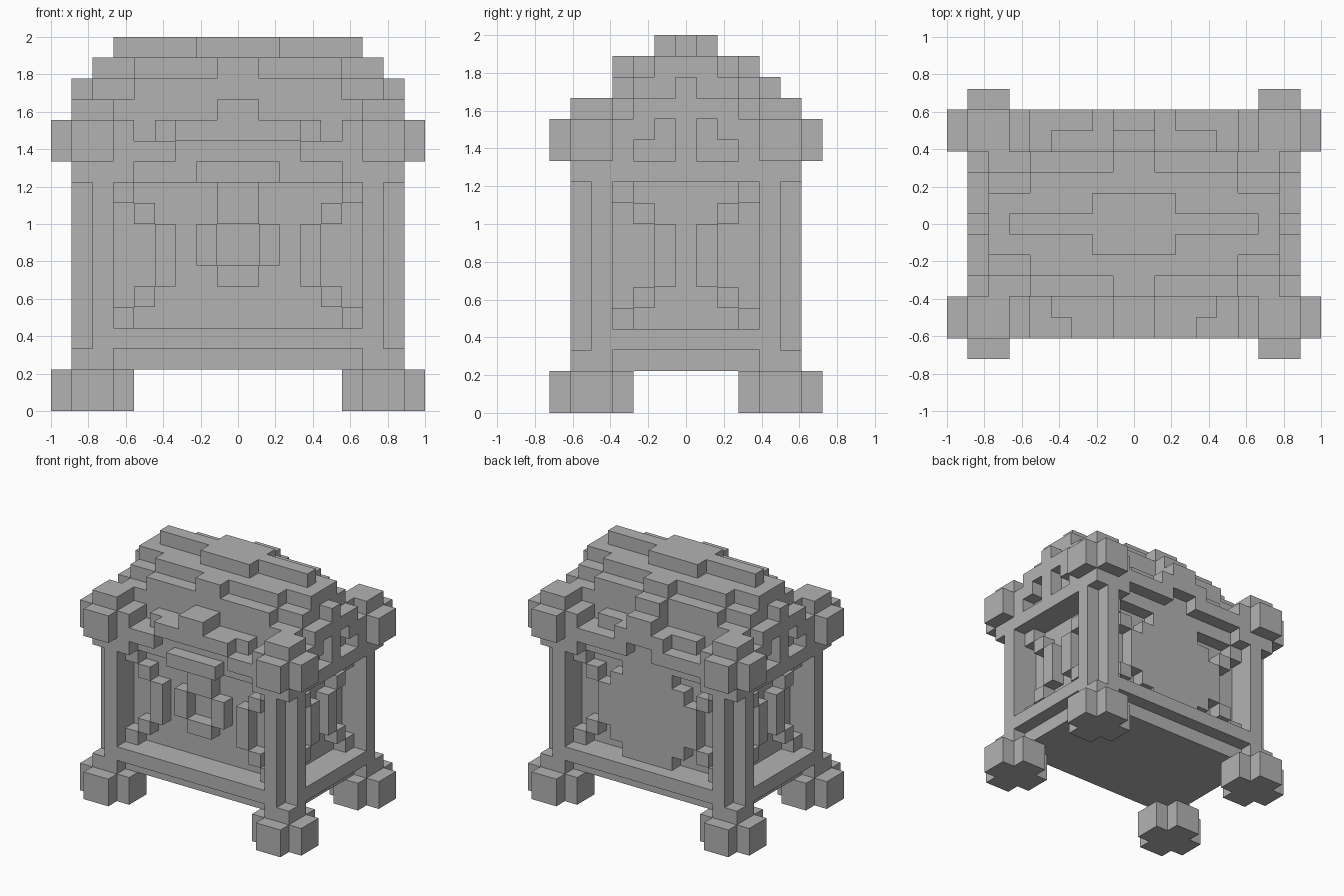
import bpy, bmesh
from mathutils import Vector, Matrix

cube = bpy.data.objects.get("Cube")
if cube:
    bpy.data.objects.remove(cube)

U = 1 / 9  # one block
grey = bpy.data.materials.new("stone_grey")
grey.use_nodes = True
grey.diffuse_color = (0.45, 0.45, 0.45, 1)
grey.node_tree.nodes["Principled BSDF"].inputs["Base Color"].default_value = (0.45, 0.45, 0.45, 1)


def part(name, boxes, flip_x=False, flip_y=False):
    """One object of boxes (x0, x1, y0, y1, z0, z1) in blocks, optionally mirrored."""
    bm = bmesh.new()
    for sx in ((1, -1) if flip_x else (1,)):
        for sy in ((1, -1) if flip_y else (1,)):
            for x0, x1, y0, y1, z0, z1 in boxes:
                mid = Vector(((x0 + x1) / 2 * sx, (y0 + y1) / 2 * sy, (z0 + z1) / 2)) * U
                size = Vector((x1 - x0, y1 - y0, z1 - z0)) * U
                bmesh.ops.create_cube(bm, size=1, matrix=Matrix.LocRotScale(mid, None, size))
    mesh = bpy.data.meshes.new(name)
    bm.to_mesh(mesh)
    bm.free()
    mesh.materials.append(grey)
    obj = bpy.data.objects.new(name, mesh)
    bpy.context.collection.objects.link(obj)


def slab(x, y, z0, z1):
    """Box centred on both horizontal axes."""
    return (-x, x, -y, y, z0, z1)


def plus(z0, z1):
    """Cross-shaped corner block."""
    return [(6, 8, 2.5, 6.5, z0, z1), (5, 9, 3.5, 5.5, z0, z1)]


# Feet, grooved posts and corner knobs
part("feet", plus(0, 2), True, True)
part("posts", [(6, 8, 3.5, 5.5, 2, 3), (6, 7, 3.5, 5.5, 3, 11), (7, 8, 3.5, 4.5, 3, 11)], True, True)
part("corner_knobs", plus(12, 14) + [(6, 8, 3.5, 5.5, 11, 15), (5, 6, 3.5, 5.5, 11, 12)], True, True)

# Chest body and base rails
part("body", [slab(6, 3.5, 2, 12)])
part("base", [slab(7, 4.5, 2, 3)])
part("long_rails", [(-6, 6, 3.5, 5.5, 3, 4)], flip_y=True)
part("short_rails", [(6, 8, -3.5, 3.5, 3, 4)], flip_x=True)

# Curved lattice on the four panels: (offset from the panel edge, bottom, top)
steps = [(0, 4, 5), (1, 5, 6), (2, 6, 9), (1, 9, 10), (0, 10, 11)]
part("long_lattice", [(5 - s, 6 - s, 3.5, 4.5, a, b) for s, a, b in steps], True, True)
part("short_lattice", [(6, 7, 2.5 - s, 3.5 - s, a, b) for s, a, b in steps], True, True)

# Rounded boss on the back panel
part("back_boss", [(-w, w, 3.5, 4.5, a, b)
                   for w, a, b in [(2, 4, 5), (3, 5, 6), (4, 6, 9), (3, 9, 10), (2, 10, 11)]])

# Front latch with hanging ring
part("latch", [(-1, 1, -4.5, -3.5, 9, 11), (-2, 2, -5.5, -4.5, 11, 12), (-1, 1, -4.5, -3.5, 6, 7),
               (-2, -1, -4.5, -3.5, 7, 9), (1, 2, -4.5, -3.5, 7, 9)])

# Stepped lid
part("lid_lower", [slab(7, 3.5, 11, 15), slab(5, 4.5, 11, 13), slab(4, 4.5, 13, 14)])
part("lid_upper", [slab(5, 3.5, 15, 16), slab(7, 2.5, 15, 16), slab(5, 2.5, 16, 17), slab(7, 1.5, 16, 17)])
part("lid_ridge", [slab(6, 0.5, 17, 18), slab(2, 1.5, 17, 18)])
part("lid_strap", [(-1, 1, -5.5, 5.5, 13, 15), (-1, 1, -3.5, 4.5, 15, 16), (-1, 1, -3.5, 3.5, 16, 17)])

# Gable ends with arched window openings
part("gables", [(7, 8, 0, 3.5, 11, 12), (7, 8, 0, 0.5, 12, 14), (7, 8, 2.5, 3.5, 12, 14),
                (7, 8, 1.5, 2.5, 13, 14), (7, 8, 0, 2.5, 14, 15), (7, 8, 0, 0.5, 15, 16)], True, True)

# Arched trim along the lid edge
part("front_trim", [(3, 5, -5.5, -4.5, 12, 13), (1, 3, -5.5, -4.5, 13, 14)], True)
part("back_trim", [(2, 5, 4.5, 5.5, 12, 13), (1, 2, 4.5, 5.5, 12, 14)], True)
